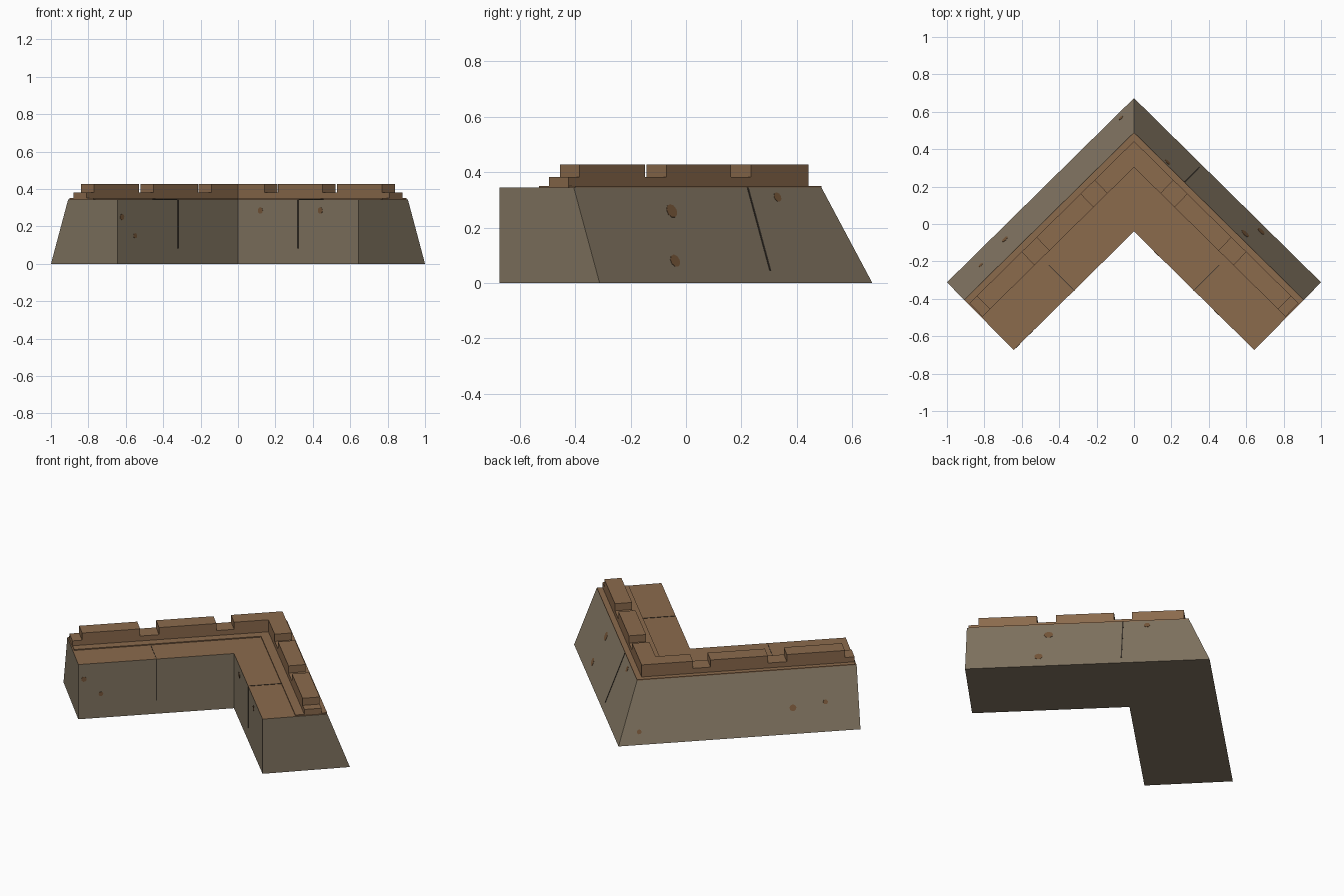
import bpy, bmesh, math
from mathutils import Vector, Matrix

if "Cube" in bpy.data.objects:
    bpy.data.objects.remove(bpy.data.objects["Cube"])

H = 0.345                 # wall height
M = 0.985                 # plan slope of both arms
K_OUT, K_TOP, K_IN = 0.673, 0.489, -0.04   # y of the corner: outer foot, outer top, inner face
BATTER = (K_OUT - K_TOP) / H


def material(name, rgb):
    m = bpy.data.materials.new(name)
    m.diffuse_color = (*rgb, 1)
    m.use_nodes = True
    m.node_tree.nodes["Principled BSDF"].inputs["Base Color"].default_value = m.diffuse_color
    return m


STONE = material("stone_grey", (0.225, 0.180, 0.122))
BROWN = material("earth_brown", (0.258, 0.145, 0.073))
DARK = material("seam_dark", (0.045, 0.036, 0.027))
RUST = material("rust_stain", (0.185, 0.095, 0.042))


def add(name, bm, mats):
    bmesh.ops.recalc_face_normals(bm, faces=bm.faces)
    me = bpy.data.meshes.new(name)
    bm.to_mesh(me)
    bm.free()
    ob = bpy.data.objects.new(name, me)
    bpy.context.collection.objects.link(ob)
    for m in mats:
        me.materials.append(m)
    return ob


def loft(name, low, high, z0, z1, mats):
    """Closed solid between two matching plan outlines."""
    bm = bmesh.new()
    a = [bm.verts.new((x, y, z0)) for x, y in low]
    b = [bm.verts.new((x, y, z1)) for x, y in high]
    n = len(a)
    bm.faces.new(a)
    bm.faces.new(b)
    for i in range(n):
        j = (i + 1) % n
        bm.faces.new((a[i], a[j], b[j], b[i]))
    return add(name, bm, mats)


def chevron(k_out, k_in, x_end):
    """V-shaped plan outline with square-cut arm ends."""
    w = (k_out - k_in) / 2
    xi = x_end - w
    yo, yi = k_out - M * x_end, k_in - M * xi
    return [(x_end, yo), (0, k_out), (-x_end, yo), (-xi, yi), (0, k_in), (xi, yi)]


def block(k_out, k_in, x0, x1, s):
    """Straight piece of one arm; x0 and x1 are on its outer line."""
    w = (k_out - k_in) / 2
    return [(s * x, k - M * x) for x, k in
            ((x0, k_out), (x1, k_out), (x1 - w, k_in), (x0 - w, k_in))]


# Battered corner wall with brown walkway on top
top_end = 1 - (K_OUT - K_TOP) / 2
wall = loft("corner_wall", chevron(K_OUT, K_IN, 1), chevron(K_TOP, K_IN, top_end), 0, H,
            [STONE, BROWN])
for p in wall.data.polygons:
    p.material_index = 1 if p.normal.z > 0.9 else 0

# Thin ledge, low parapet and merlons
def ring(name, ko, ki, x, z0, z1):
    outline = chevron(ko, ki, x)
    loft(name, outline, outline, z0, z1, [BROWN])


ring("parapet_ledge", K_TOP, 0.23, 0.902, H - 0.004, H + 0.006)
ring("parapet_base", 0.443, 0.303, 0.88, H, 0.382)
ring("corner_merlon", 0.443, 0.303, 0.212, 0.38, 0.427)
for s, side in ((-1, "left"), (1, "right")):
    for i, (x0, x1) in enumerate(((0.285, 0.522), (0.60, 0.84))):
        o = block(0.443, 0.303, x0, x1, s)
        loft(f"{side}_merlon_{i + 1}", o, o, 0.38, 0.427, [BROWN])


def face_frame(kind, s, x, z):
    """Point, normal and matrix on a wall face; x is measured from the centre."""
    if kind == "outer":
        pos, n = (s * x, K_OUT - BATTER * z - M * x, z), (s * M, 1, BATTER)
    elif kind == "inner":
        pos, n = (s * x, K_IN - M * x, z), (-s * M, -1, 0)
    else:
        pos, n = (s * x, x - 1.312, z), (s * M, -1, 0)
    n = Vector(n).normalized()
    side = Vector((0, 0, 1)).cross(n).normalized()
    up = n.cross(side)
    m = Matrix((side, up, n)).transposed().to_4x4()
    m.translation = pos
    return m


def seam(name, mat, w, h):
    bm = bmesh.new()
    bmesh.ops.create_cube(bm, size=1, matrix=mat @ Matrix.Diagonal((w, h, 0.004, 1)))
    add(name, bm, [DARK])


# Panel seams on the wall faces and walkway
seam("outer_seam", face_frame("outer", 1, 0.31, 0.195), 0.007, 0.32)
for s, side in ((-1, "left"), (1, "right")):
    seam(f"{side}_inner_seam", face_frame("inner", s, 0.32, 0.213), 0.006, 0.26)
    turn = Matrix.Translation((s * 0.405, -0.27, H)) @ Matrix.Rotation(-s * math.pi / 4, 4, 'Z')
    seam(f"{side}_walkway_seam", turn, 0.003, 0.23)

# Rust stains: thin discs (face, side, x, z, radius)
stains = [("inner", 1, 0.12, 0.285, 0.018), ("inner", 1, 0.44, 0.285, 0.018),
          ("inner", -1, 0.55, 0.15, 0.014), ("inner", -1, 0.62, 0.25, 0.016),
          ("end", -1, 0.72, 0.02, 0.018), ("end", 1, 0.73, 0.085, 0.015),
          ("outer", 1, 0.595, 0.26, 0.026), ("outer", 1, 0.68, 0.08, 0.024),
          ("outer", 1, 0.18, 0.31, 0.018), ("outer", -1, 0.07, 0.07, 0.014),
          ("outer", -1, 0.69, 0.14, 0.02), ("outer", -1, 0.82, 0.16, 0.014)]
for i, (kind, s, x, z, r) in enumerate(stains):
    bm = bmesh.new()
    bmesh.ops.create_cone(bm, cap_ends=True, segments=9, radius1=r, radius2=r, depth=0.003,
                          matrix=face_frame(kind, s, x, z))
    add(f"rust_stain_{i + 1}", bm, [RUST])
